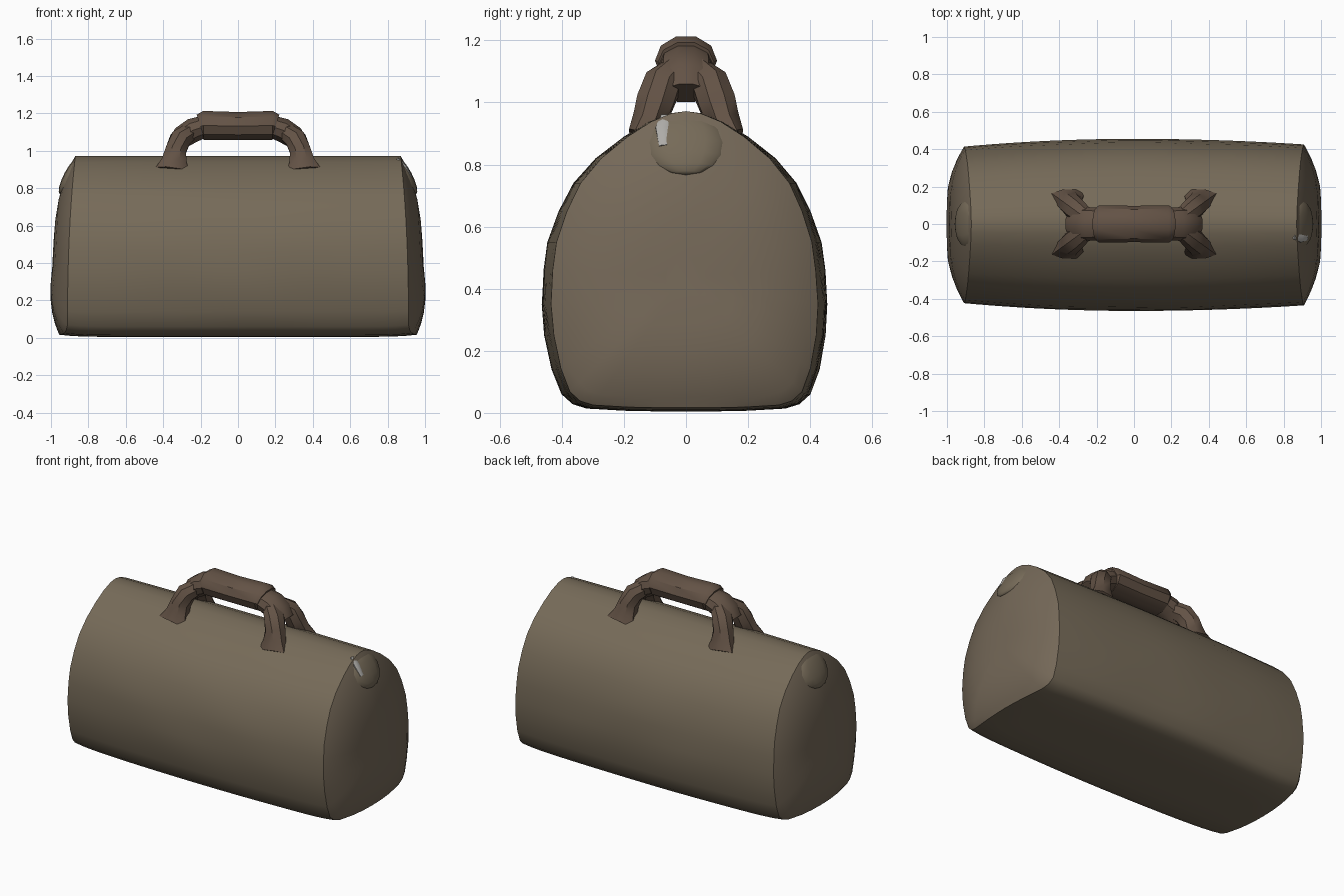
import bpy, bmesh, math
from mathutils import Vector

if "Cube" in bpy.data.objects:
    bpy.data.objects.remove(bpy.data.objects["Cube"])


def material(name, rgb):
    m = bpy.data.materials.new(name)
    m.diffuse_color = (*rgb, 1)
    m.use_nodes = True
    m.node_tree.nodes["Principled BSDF"].inputs["Base Color"].default_value = m.diffuse_color
    return m


CANVAS = material("olive_canvas", (0.18, 0.145, 0.098))
PANEL = material("brown_canvas", (0.178, 0.14, 0.098))
LEATHER = material("brown_leather", (0.125, 0.085, 0.06))
METAL = material("grey_metal", (0.42, 0.41, 0.39))


def loft(name, rings, mat, cap_start=False, cap_end=False, angle=60, facing=0):
    """Skin closed rings of equal point count; facing = x side an open shell points to."""
    bm = bmesh.new()
    vs = [[bm.verts.new(p) for p in ring] for ring in rings]
    n = len(rings[0])
    for a, b in zip(vs, vs[1:]):
        for i in range(n):
            j = (i + 1) % n
            bm.faces.new((a[i], a[j], b[j], b[i]))
    if cap_start:
        bm.faces.new(vs[0])
    if cap_end:
        bm.faces.new(vs[-1])
    bmesh.ops.recalc_face_normals(bm, faces=bm.faces)
    bm.normal_update()
    if facing and sum(f.normal.x * f.calc_area() for f in bm.faces) * facing < 0:
        bmesh.ops.reverse_faces(bm, faces=bm.faces)
    return finish(name, bm, mat, angle)


def finish(name, bm, mat, angle=40):
    me = bpy.data.meshes.new(name)
    bm.to_mesh(me)
    bm.free()
    me.materials.append(mat)
    ob = bpy.data.objects.new(name, me)
    bpy.context.collection.objects.link(ob)
    bpy.ops.object.select_all(action='DESELECT')
    ob.select_set(True)
    bpy.context.view_layer.objects.active = ob
    bpy.ops.object.shade_smooth_by_angle(angle=math.radians(angle))
    return ob


def tube(name, path, mat, sides=10, angle=35):
    """path: (point, radius in the xz plane, radius across)."""
    pts = [Vector(p[0]) for p in path]
    rings = []
    for k, (p, ru, rv) in enumerate(path):
        d = (pts[min(k + 1, len(pts) - 1)] - pts[max(k - 1, 0)]).normalized()
        u = d.cross(Vector((0, 1, 0))).normalized()
        v = d.cross(u)
        rings.append([pts[k] + u * ru * math.cos(t) + v * rv * math.sin(t)
                      for t in (2 * math.pi * (i + 0.5) / sides for i in range(sides))])
    return loft(name, rings, mat, True, True, angle)


# Half cross-section of the bag (y, z), bottom centre to top centre
HALF = [(0, .005), (.1, .005), (.2, .007), (.32, .014), (.365, .028), (.4, .06), (.43, .14),
        (.452, .25), (.46, .35), (.453, .46), (.44, .55), (.405, .65), (.36, .74), (.29, .82),
        (.20, .89), (.12, .938), (.05, .965), (0, .972)]
SECTION = HALF + [(-y, z) for y, z in HALF[-2:0:-1]]


def rim_x(y, z):
    """Seam between sleeve and end; the floor wraps forward in the middle."""
    floor = .045 * max(0, 1 - (y / .4) ** 2) * max(0, 1 - z / .4)
    return .912 - .042 * (max(z, 0) / .97) ** 2.5 + floor


def shaped(t, y, z):
    """Taper, lean and soft wrinkles of the cloth at position t along the bag."""
    wave = (1 - t * t) * .006 * math.sin(7 * t + 5 * z + (2 if y > 0 else 0)) * math.sin(9 * z)
    lean = -.006 * math.sin(math.pi * min(1, z)) ** 2
    lift = .012 * abs(t) ** 12 * max(0, 1 - z / .2)
    taper = (.065 if t > 0 else .09) * abs(t) ** 2
    return y * (1 - taper + wave) + lean, z + lift


# Main sleeve of the bag
rings = []
for s in range(29):
    t = -1 + s / 14
    rings.append([(t * rim_x(y, z), *shaped(t, y, z)) for y, z in SECTION])
loft("bag_body", rings, CANVAS)

# Bulging end panels
for side, sx in (("left", -1), ("right", 1)):
    edge = [(rim_x(y, z), *shaped(sx, y, z)) for y, z in SECTION]
    rings = []
    for r in (1, .97, .92, .84, .72, .56, .36, .15):
        ring = []
        for x, y, z in edge:
            yy, zz = y * r, .44 + (z - .44) * r
            ring.append((sx * ((x if r == 1 else rim_x(yy, zz)) + .083 * (1 - r ** 3)), yy, zz))
        rings.append(ring)
    loft(side + "_end_panel", rings, PANEL, cap_end=True, facing=sx)

    # Rounded tab at the top of each end
    bm = bmesh.new()
    bmesh.ops.create_uvsphere(bm, u_segments=12, v_segments=8, radius=1)
    tilt = math.radians(28)
    for v in bm.verts:
        a, b, c = v.co.x * .032, v.co.y * .125, v.co.z * .115
        v.co = (sx * (.898 + a * math.cos(tilt) - c * math.sin(tilt)), b,
                .868 + a * math.sin(tilt) + c * math.cos(tilt))
    bmesh.ops.recalc_face_normals(bm, faces=bm.faces)
    finish(side + "_end_tab", bm, CANVAS)

# Metal clip on the right tab
tube("metal_clip", [((.855, -.06, .955), .008, .022), ((.893, -.075, .918), .01, .025),
                    ((.925, -.07, .86), .008, .018)], METAL, 8)

# Padded handle grip
tube("handle_grip", [((-.20, 0, 1.13), .07, .09), ((-.185, 0, 1.135), .082, .1),
                     ((0, 0, 1.132), .079, .097),
                     ((.185, 0, 1.135), .082, .1), ((.20, 0, 1.13), .07, .09)], LEATHER)

# Collars and paired legs at both ends of the handle
for side, sx in (("left", -1), ("right", 1)):
    tube(side + "_handle_collar",
         [((sx * .18, 0, 1.13), .062, .085), ((sx * .24, 0, 1.11), .068, .09),
          ((sx * .295, 0, 1.075), .064, .09), ((sx * .33, 0, 1.03), .05, .075)], LEATHER)
    for face, sy in (("front", -1), ("back", 1)):
        tube(f"{side}_{face}_handle_leg",
             [((sx * .26, sy * .03, 1.10), .05, .055),
              ((sx * .31, sy * .075, 1.06), .06, .065),
              ((sx * .333, sy * .10, 1.0), .06, .065),
              ((sx * .343, sy * .12, .94), .072, .058),
              ((sx * .35, sy * .15, .89), .1, .042)], LEATHER, 8)
